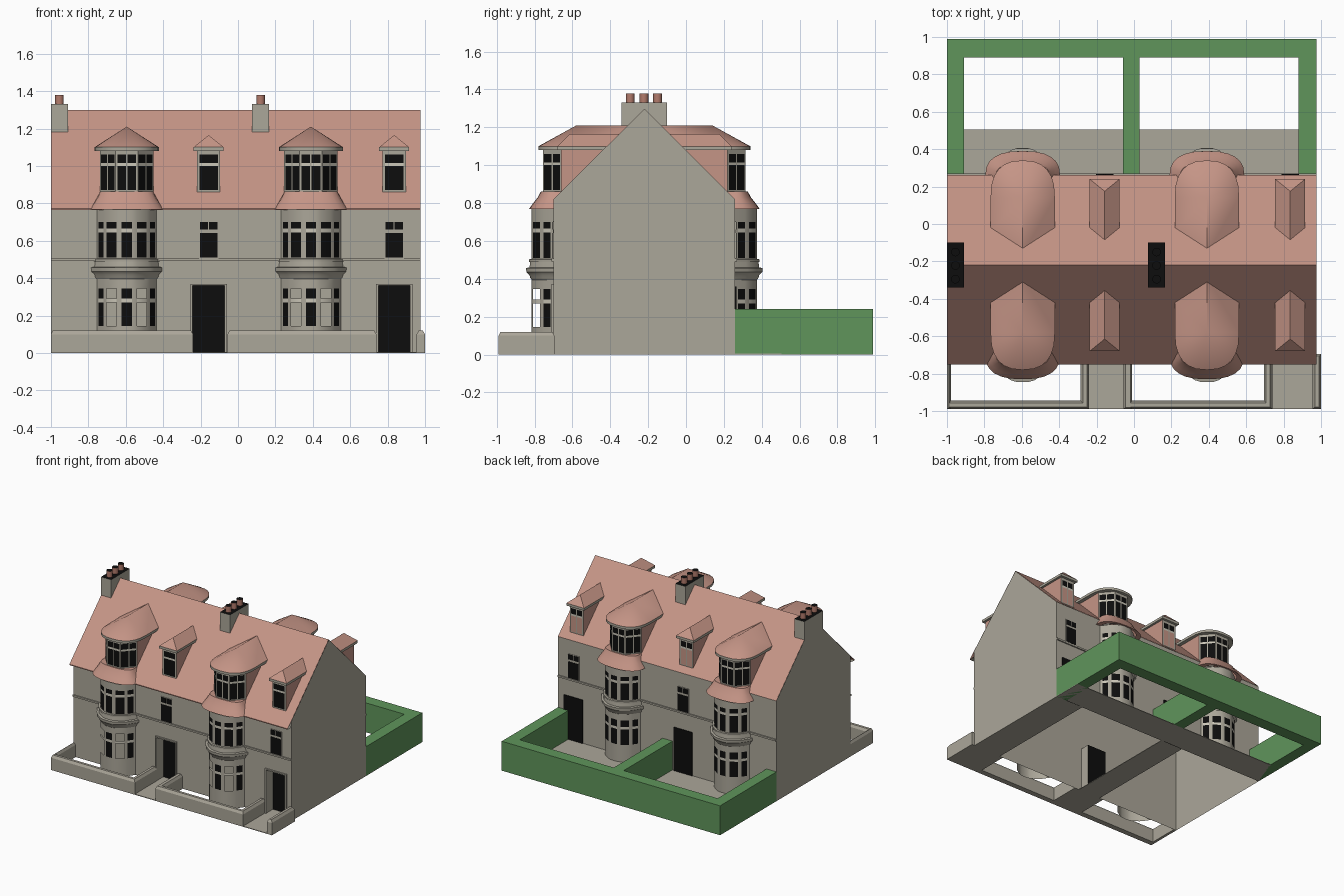
import bpy, bmesh, math

if "Cube" in bpy.data.objects:
    bpy.data.objects.remove(bpy.data.objects["Cube"])

def material(name, rgb):
    m = bpy.data.materials.new(name)
    m.diffuse_color = (*rgb, 1)
    m.use_nodes = True
    m.node_tree.nodes["Principled BSDF"].inputs["Base Color"].default_value = m.diffuse_color
    return m

MATS = {
    "stone": material("stone", (0.41, 0.385, 0.32)),
    "roof": material("roof tile", (0.56, 0.30, 0.24)),
    "hedge": material("hedge green", (0.115, 0.30, 0.105)),
    "black": material("black glass", (0.004, 0.004, 0.004)),
    "cream": material("cream frame", (0.60, 0.57, 0.48)),
    "pot": material("clay pot", (0.45, 0.20, 0.15)),
}
KEYS = list(MATS)
X0, X1, RIDGE, HALF = -1.0, 0.975, -0.22, 0.48   # house ends, ridge line, half depth
BAYS, DOORS = (-0.595, 0.39), (-0.157, 0.835)
SIDES = ((-1, "front"), (1, "back"))

def build(name, verts, faces, mats):
    """Mesh from points and faces; mats gives one colour key per face."""
    me = bpy.data.meshes.new(name)
    me.from_pydata(verts, [], faces)
    for m in MATS.values():
        me.materials.append(m)
    for p, k in zip(me.polygons, mats):
        p.material_index = KEYS.index(k)
    bm = bmesh.new()
    bm.from_mesh(me)
    bmesh.ops.remove_doubles(bm, verts=bm.verts, dist=1e-5)
    bmesh.ops.recalc_face_normals(bm, faces=bm.faces)
    for f in bm.faces:
        f.smooth = True
    bm.to_mesh(me)
    bm.free()
    me.set_sharp_from_angle(angle=math.radians(32))
    ob = bpy.data.objects.new(name, me)
    bpy.context.collection.objects.link(ob)
    return ob

def box(name, x0, x1, y0, y1, z0, z1, mat="stone", top=None, inset=0):
    i = inset
    v = [(x0, y0, z0), (x1, y0, z0), (x1, y1, z0), (x0, y1, z0),
         (x0+i, y0+i, z1), (x1-i, y0+i, z1), (x1-i, y1-i, z1), (x0+i, y1-i, z1)]
    f = [(3, 2, 1, 0), (4, 5, 6, 7), (0, 1, 5, 4), (1, 2, 6, 5), (2, 3, 7, 6), (3, 0, 4, 7)]
    return build(name, v, f, [mat, top or mat] + [mat]*4)

def world(cx, side, u, d, z):
    """u across, d outward from the wall plane, on the front (-1) or back (+1)."""
    return (cx + u, RIDGE + side*(HALF + d), z)

def loft(name, cx, side, rings, rule, caps=()):
    """Skin between rings of (u, d, z); rule(col, row) gives colour or None for a hole."""
    n = len(rings[0])
    v = [world(cx, side, *p) for r in rings for p in r]
    f, m = [], []
    for j in range(len(rings)-1):
        for i in range(n-1):
            k = rule(i, j)
            if k:
                f.append((j*n+i, j*n+i+1, (j+1)*n+i+1, (j+1)*n+i))
                m.append(k)
    for ring, k in caps:
        f.append(tuple(ring*n+i for i in range(n)))
        m.append(k)
    return build(name, v, f, m)

def mirror(half):
    return [(-u, d) for u, d in half] + [(u, d) for u, d in reversed(half)]

def arc(hw, depth, d0, back, n=12, p=2.5):
    """Rounded bay end with straight sides running back to d = back."""
    pts = [(-hw, back)]
    for i in range(n+1):
        a = math.pi*(1 - i/n)
        c, s = math.cos(a), max(math.sin(a), 0)
        if s < 1e-6: s = 0
        pts.append((math.copysign(hw*abs(c)**(2/p), c), d0 + depth*s**(2/p)))
    return pts + [(hw, back)]

# ---- house walls: front with door openings, back, gables
o = [(X0, 0)]
for c in DOORS:
    o += [(c-.085, 0), (c-.085, .36), (c+.085, .36), (c+.085, 0)]
o += [(X1, 0), (X1, .82), (X0, .82)]
build("front_wall", [(x, -.70, z) for x, z in o], [tuple(range(len(o)))], ["stone"])
build("back_wall", [(X0, .26, 0), (X1, .26, 0), (X1, .26, .82), (X0, .26, .82)], [(0, 1, 2, 3)], ["stone"])
for x, n in ((X0, "left_gable"), (X1, "right_gable")):
    build(n, [(x, -.70, 0), (x, .26, 0), (x, .26, .82), (x, RIDGE, 1.298), (x, -.70, .82)],
          [(0, 1, 2, 3, 4)], ["stone"])

# ---- main roof with front overhang and soffit
prof = [(-.70, .77), (-.75, .765), (-.75, .772), (RIDGE, 1.30), (.262, .82)]
build("main_roof", [(x, y, z) for x in (X0, X1) for y, z in prof],
      [(i, i+1, i+6, i+5) for i in range(4)], ["stone", "roof", "roof", "roof"])

# ---- chimneys with three pots each
for cx in (-.955, .121):
    box("chimney", cx-.045, cx+.045, -.34, -.10, 1.10, 1.33, top="black")
    for py in (-.295, -.222, -.15):
        n = 16
        v = [(cx+.023*math.cos(2*math.pi*i/n), py+.023*math.sin(2*math.pi*i/n), z)
             for z in (1.33, 1.38) for i in range(n)]
        f = [(i, (i+1) % n, n+(i+1) % n, n+i) for i in range(n)] + [tuple(range(n, 2*n))]
        build("chimney_pot", v, f, ["pot"]*n + ["black"])

# ---- two-storey bays: odd columns are windows
PLAN = mirror([(.16, 0), (.15, .015), (.124, .052), (.107, .072), (.054, .107), (.027, .115)])
ROWS = [(0, 0), (.145, 0), (.27, 0), (.29, 0), (.345, 0), (.395, 0), (.405, .008), (.42, .012),
        (.435, .028), (.457, .03), (.46, .012), (.488, .008), (.49, .014), (.503, .014),
        (.505, 0), (.51, 0), (.645, 0), (.665, 0), (.70, 0), (.77, 0)]
PANES, BARS = (.145, .29, .51, .665), (.27, .645)

def bay(cx, side, label):
    rings = [[(u*(1+e/.16), d*(1+e/.115), z) for u, d in PLAN] for z, e in ROWS]
    def rule(i, j):
        z = ROWS[j][0]
        if i % 2 and z in BARS:
            return "cream"
        if i % 2 and z in PANES:
            if side < 0 and z < .4 and i in (3, 7):
                return None                       # open lights on the ground floor
            return "black"
        return "stone"
    loft(label+"_bay", cx, side, rings, rule)
    # flared tiled skirt
    sk = [(.77, .155, .11), (.768, .20, .13), (.80, .178, .107), (.83, .158, .083), (.862, .143, .066)]
    loft(label+"_bay_skirt", cx, side, [[(u, d, z) for u, d in arc(w, dp, 0, -.06)] for z, w, dp in sk],
         lambda i, j: "roof", [(4, "roof")])

# ---- dormers: walls with windows, then hipped roof
def dormer_walls(name, cx, side, path, wins, lower="black"):
    rows = [.80, .87, 1.0, 1.015, 1.06, 1.085]
    last = len(path) - 2
    def rule(i, j):
        if i in (0, last):
            return "roof"
        if i in wins and j in (1, 3):
            return lower if j == 1 else "black"
        return "cream" if i in wins and j == 2 else "stone"
    loft(name, cx, side, [[(u, d, z) for u, d in path] for z in rows], rule)

def dormer_roof(name, cx, side, path, hip, back, top):
    rings = [[(u, d, z) for u, d in path] for z in (1.08, 1.10)]
    ends = (0, len(path)-1)
    rings.append([(0, back if i in ends else hip, top) for i in range(len(path))])
    loft(name, cx, side, rings, lambda i, j: "roof" if j else "stone", [(0, "stone")])

def lerp(a, b, t):
    return tuple(p + (q-p)*t for p, q in zip(a, b))

A, B = (.143, -.04), (.06, .055)
BIG = mirror([(.143, -.30), A] + [lerp(A, B, t) for t in (.07, .46, .52, .95)] +
             [B, (.05, .055), (.004, .055)])
SMALL = mirror([(.062, -.35), (.062, -.04), (.05, -.04), (.004, -.04)])
SMALL_EAVE = mirror([(.08, -.30), (.08, -.02)])

for side, label in SIDES:
    for cx in BAYS:
        bay(cx, side, label)
        dormer_walls(label+"_bay_dormer", cx, side, BIG, (2, 4, 7, 9, 12, 14))
        dormer_roof(label+"_bay_dormer_roof", cx, side, arc(.172, .20, -.12, -.30), -.12, -.42, 1.21)
    for cx in DOORS:
        dormer_walls(label+"_dormer", cx, side, SMALL, (2, 3, 4) if side < 0 else (2, 4),
                     "black" if side < 0 else "roof")
        dormer_roof(label+"_dormer_roof", cx, side, SMALL_EAVE, -.085, -.37, 1.165)

    # wall trim, windows above the doors, door surrounds
    def plate(name, x0, x1, z0, z1, t, mat="stone"):
        y = RIDGE + side*HALF
        box(name, x0, x1, min(y, y+side*t), max(y, y+side*t), z0, z1, mat)
    plate(label+"_string_course", X0, X1, .492, .506, .010)
    for cx in DOORS:
        plate(label+"_window_frame", cx-.052, cx+.052, .505, .705, .003)
        plate(label+"_window_lower", cx-.047, cx+.047, .51, .642, .006, "black")
        for s in (-1, 1):
            plate(label+"_window_upper", cx+s*.025-.022, cx+s*.025+.022, .66, .70, .006, "black")
        if side > 0:
            plate("back_door", cx-.085, cx+.085, 0, .36, .006, "black")
        else:
            for s in (-1, 1):
                plate("door_jamb", cx+s*.091-.006, cx+s*.091+.006, 0, .36, .012)
            plate("door_lintel", cx-.097, cx+.097, .36, .37, .012)
            # recessed porch with black door
            v = [(cx+s*.085, y, z) for y in (-.70, -.62) for s, z in ((-1, 0), (-1, .36), (1, .36), (1, 0))]
            build("front_porch", v, [(0, 1, 5, 4), (1, 2, 6, 5), (2, 3, 7, 6), (4, 5, 6, 7)],
                  ["stone"]*3 + ["black"])

# ---- garden walls with chamfered coping
def garden_wall(x0, x1, y0, y1, inset=.012):
    box("garden_wall", x0, x1, y0, y1, 0, .10)
    box("garden_wall_coping", x0, x1, y0, y1, .10, .12, inset=inset)

for x0, x1, tl in ((-1, -.24, .022), (-.055, .74, .045)):
    garden_wall(x0, x1, -.99, -.945)
    garden_wall(x0, x0+tl, -.99, -.70, .01)
    garden_wall(x1-.045, x1, -.99, -.70)
garden_wall(.955, 1.0, -.99, -.695)

# ---- paths running through under the house, and the back yard
for x0, x1 in ((-.25, -.05), (.725, .975)):
    box("path", x0, x1, -.99, .26, 0, .005)
box("back_yard", -1, X1, .26, .505, 0, .005)

# ---- hedges
for x0, x1 in ((-1, -.91), (-.06, .03), (.88, .975)):
    box("side_hedge", x0, x1, .26, .89, 0, .24, "hedge")
box("back_hedge", -1, .975, .89, .988, 0, .24, "hedge")
